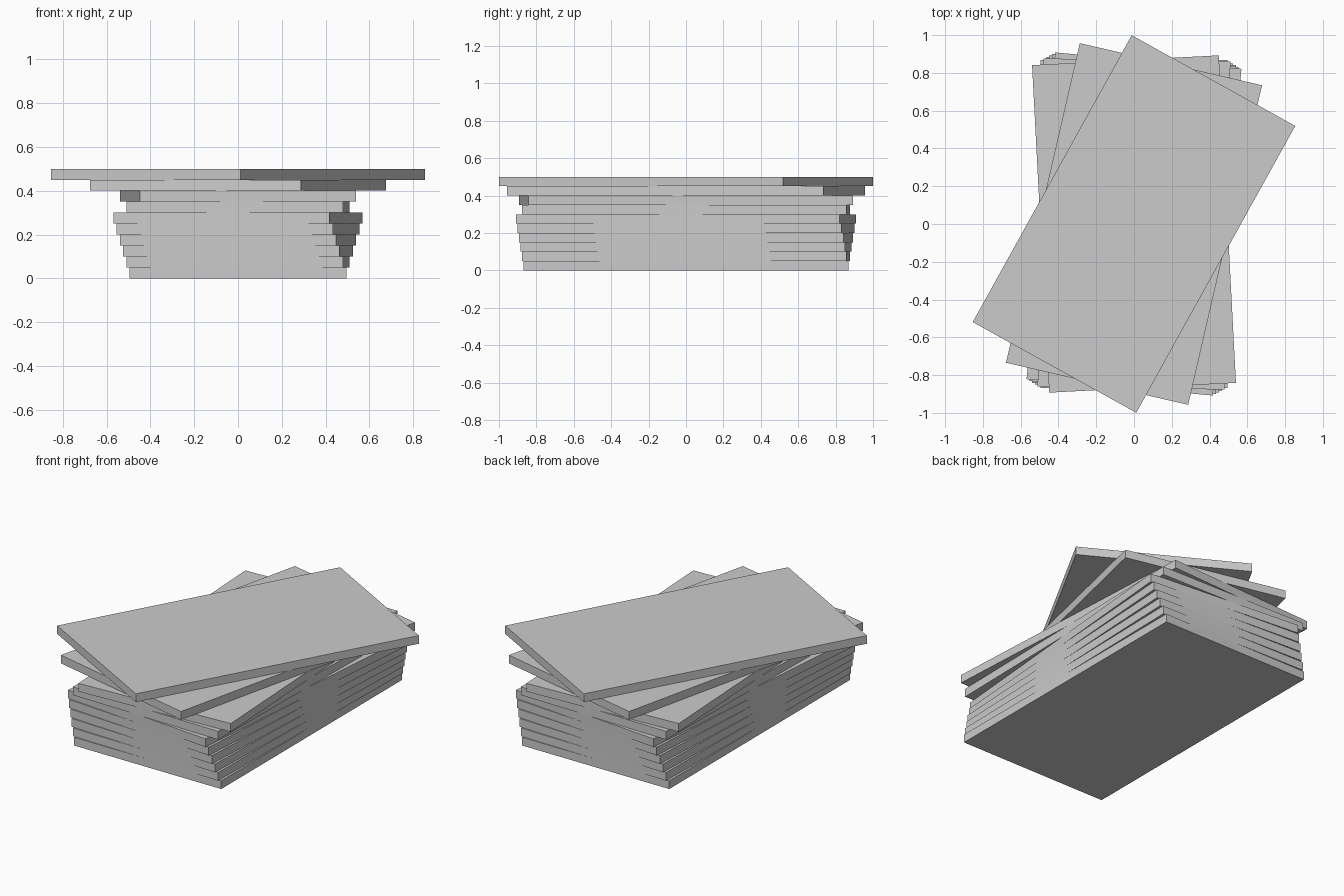
import bpy
from math import radians

# Remove the default cube
cube = bpy.data.objects.get("Cube")
if cube:
    bpy.data.objects.remove(cube, do_unlink=True)

# One plain grey for every slab
grey = bpy.data.materials.new("light grey")
grey.use_nodes = True
colour = (0.6, 0.6, 0.6, 1)
grey.diffuse_color = colour
grey.node_tree.nodes["Principled BSDF"].inputs["Base Color"].default_value = colour

WIDTH, LENGTH, THICK = 0.99, 1.736, 0.05


def slab(level, turn):
    """A flat slab resting on the ones below, turned about the stack's axis."""
    bpy.ops.mesh.primitive_cube_add(
        size=1,
        location=(0, 0, (level + 0.5) * THICK),
        rotation=(0, 0, radians(turn)),
    )
    obj = bpy.context.object
    obj.name = f"slab_{level + 1}"
    obj.scale = (WIDTH, LENGTH, THICK)
    bpy.ops.object.transform_apply(location=False, rotation=False, scale=True)
    obj.data.materials.append(grey)


# Lower slabs fan steadily clockwise, upper ones lie loosely
turns = [-i for i in range(6)] + [-1, 3, -13, -29]
for level, turn in enumerate(turns):
    slab(level, turn)
